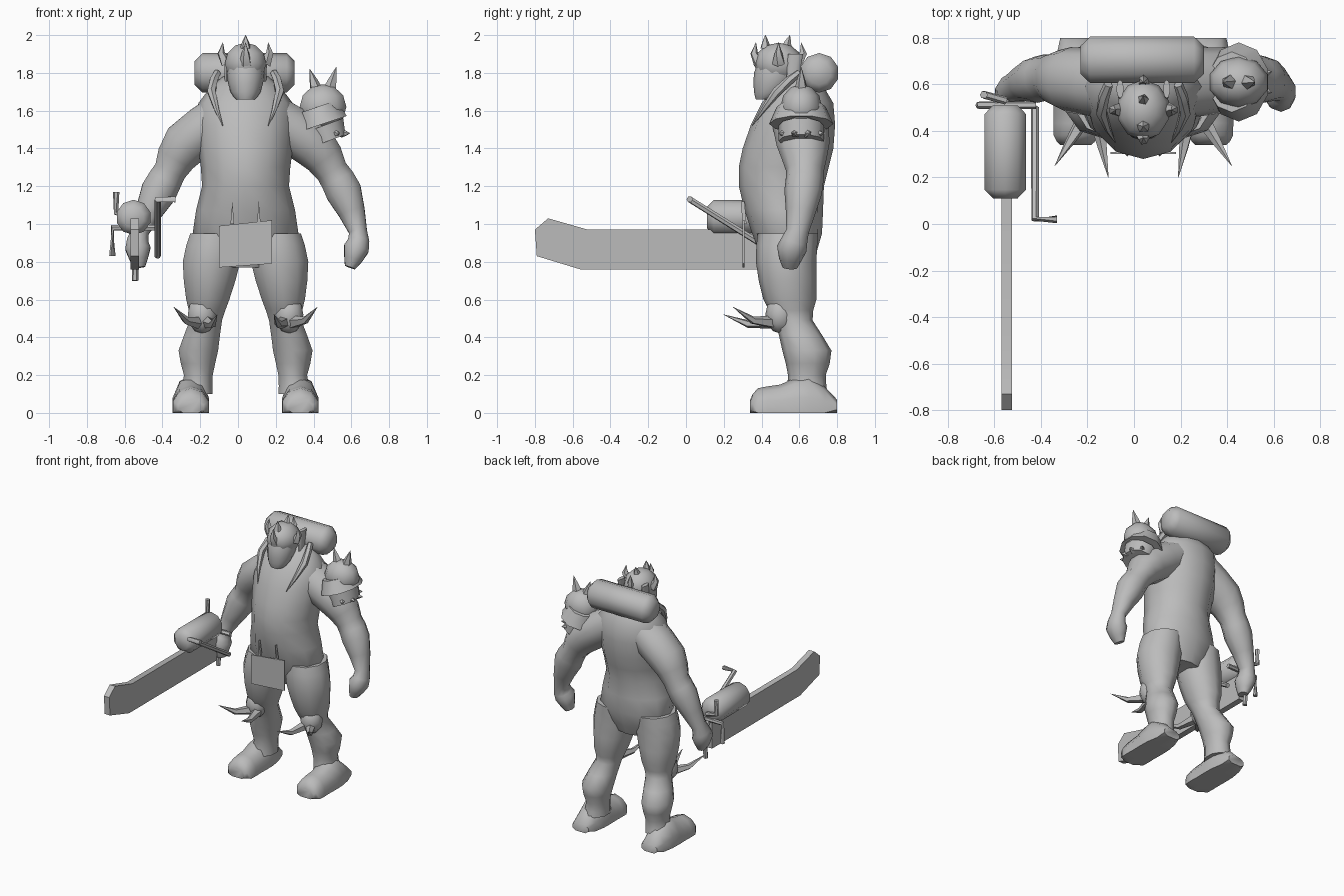
import bpy, bmesh, math
from mathutils import Vector, Matrix

if "Cube" in bpy.data.objects:
    bpy.data.objects.remove(bpy.data.objects["Cube"], do_unlink=True)

shade = (0.5, 0.5, 0.5, 1)
grey = bpy.data.materials.new("plain_grey")
grey.use_nodes = True
grey.diffuse_color = shade
grey.node_tree.nodes["Principled BSDF"].inputs["Base Color"].default_value = shade

X, Y, Z = Matrix.Identity(3)
SLANT = Vector((.3, .5, .8))
middle = .04 * X


def finish(name, bm, angle=50):
    bmesh.ops.recalc_face_normals(bm, faces=bm.faces)
    mesh = bpy.data.meshes.new(name)
    bm.to_mesh(mesh)
    bm.free()
    mesh.materials.append(grey)
    part = bpy.data.objects.new(name, mesh)
    bpy.context.collection.objects.link(part)
    bpy.ops.object.select_all(action='DESELECT')
    part.select_set(True)
    bpy.context.view_layer.objects.active = part
    bpy.ops.object.shade_smooth_by_angle(angle=math.radians(angle))


def loft(name, rings, sides=10, axis=None, ref=Y, origin=Vector(), mirror=1):
    """Skin of elliptical rings: (x, y, z, half width, half depth)."""
    bm = bmesh.new()
    centres = [Vector((mirror * x, y, z)) + origin for x, y, z, width, depth in rings]
    last = len(centres) - 1
    loops = []
    for i, (centre, ring) in enumerate(zip(centres, rings)):
        along = axis or (centres[min(i + 1, last)] - centres[max(i - 1, 0)]).normalized()
        out = (ref - along * ref.dot(along)).normalized()
        across = out.cross(along)
        width, depth = ring[-2:]
        loop = []
        for k in range(sides):
            turn = math.tau * k / sides - math.pi / 2
            point = centre + across * width * math.cos(turn) + out * depth * math.sin(turn)
            point.z = max(point.z, 0)
            loop.append(bm.verts.new(point))
        loops.append(loop)
    for low, high in zip(loops, loops[1:]):
        for k in range(sides):
            bm.faces.new((low[k - 1], low[k], high[k], high[k - 1]))
    bm.faces.new(loops[0])
    bm.faces.new(loops[-1])
    finish(name, bm)


def eased(rings):
    """Add a smoothly curved ring halfway between each pair."""
    padded = [rings[0], *rings, rings[-1]]
    result = []
    for before, start, end, after in zip(padded, padded[1:], padded[2:], padded[3:]):
        half = [(9 * (s + e) - b - a) / 16 for b, s, e, a in zip(before, start, end, after)]
        result += [start, half]
    return result + [rings[-1]]


def stack(name, levels):
    """Upright body from (z, half width, front, back)."""
    rings = [(0, (front + back) / 2, z, width, (back - front) / 2)
             for z, width, front, back in levels]
    loft(name, eased(rings), sides=12, axis=Z, origin=middle)


def ball(name, centre, size):
    bm = bmesh.new()
    bmesh.ops.create_uvsphere(bm, u_segments=10, v_segments=6, radius=1)
    bmesh.ops.scale(bm, vec=size, verts=bm.verts)
    bmesh.ops.translate(bm, vec=centre, verts=bm.verts)
    finish(name, bm)


def rod(name, points, radius=.017):
    loft(name, [(*p, radius, radius) for p in points], sides=6, ref=SLANT)


def spike(name, base, tip, radius=.03, bend=Vector()):
    elbow = (base + tip) / 2 + bend
    loft(name, [(*base, radius, radius), (*elbow, radius * .6, radius * .6),
                (*tip, .001, .001)], sides=5, ref=SLANT)


def capsule(name, start, end, radius):
    """Drum with chamfered ends."""
    start, end = Vector(start), Vector(end)
    chamfer = (end - start).normalized() * radius * .4
    loft(name, [(*start, radius * .6, radius * .6), (*(start + chamfer), radius, radius),
                (*(end - chamfer), radius, radius), (*end, radius * .6, radius * .6)], ref=Z)


def slab(name, outline, depth):
    bm = bmesh.new()
    face = bm.faces.new([bm.verts.new(p) for p in outline])
    grown = bmesh.ops.extrude_face_region(bm, geom=[face])["geom"]
    moved = [g for g in grown if isinstance(g, bmesh.types.BMVert)]
    bmesh.ops.translate(bm, vec=depth, verts=moved)
    finish(name, bm, angle=30)


# Torso and head
stack("torso", [(1.78, .12, .53, .68), (1.64, .25, .4, .78), (1.4, .25, .3, .78),
                (1.2, .23, .28, .73), (.95, .28, .35, .72), (.77, .15, .42, .66)])
stack("head", [(1.66, .05, .37, .46), (1.7, .08, .36, .53), (1.8, .1, .36, .59), (1.9, .08, .4, .58)])

# Helmet with a ring of spikes
crown = middle + Vector((0, .49, 1.85))
ball("helmet", crown, (.115, .13, .11))
for label, way in (("front", -Y), ("back", Y), ("right", -X), ("left", X)):
    spike(label + "_helmet_spike", crown + way * .1, crown + way * .12 + Z * .11,
          radius=.035, bend=way * .02)
spike("top_helmet_spike", crown + Y * .04 + Z * .08, crown + Y * .06 + Z * .15)
spike("brow_spike", crown - Y * .07 + Z * .08, crown - Y * .07 + Z * .15)

# Limbs and gear found on both sides
for sign, side in ((-1, "right"), (1, "left")):
    def at(x, y, z):
        return middle + Vector((sign * x, y, z))

    def limb(name, rings, **options):
        loft(side + name, eased(rings), origin=middle, mirror=sign, **options)

    # The left arm hangs further out at the elbow
    swing = .06 if side == "left" else 0
    arm = [(.12, .6, 1.57, .13, .15), (.32, .62, 1.42, .13, .14), (.4, .63, 1.28, .09, .1),
           (.46, .62, 1.17, .1, .1), (.56, .59, .96, .05, .06), (.57, .56, .87, .07, .08),
           (.56, .55, .77, .03, .04)]
    limb("_arm", [(x + swing * math.sin(4 * (z - .8)), y, z, width, depth)
                  for x, y, z, width, depth in arm])
    limb("_leg", [(.16, .54, .95, .14, .16), (.18, .53, .8, .16, .16), (.2, .55, .6, .12, .14),
                  (.21, .57, .49, .09, .1), (.25, .64, .33, .11, .13), (.25, .64, .2, .08, .1),
                  (.26, .64, .1, .09, .11)], axis=Z)
    limb("_boot", [(.29, y, .03, width, height) for y, width, height in (
        (.34, .07, .04), (.38, .1, .1), (.5, .1, .12), (.65, .1, .17), (.8, .07, .04))],
        axis=Y, ref=Z)

    # Knee guard with two curved spikes
    ball(side + "_knee_guard", at(.23, .5, .52), (.08, .08, .1))
    spike(side + "_knee_outer_spike", at(.25, .46, .48), at(.38, .25, .56), .035, bend=-Z * .03)
    spike(side + "_knee_inner_spike", at(.2, .46, .48), at(.15, .2, .52), .035, bend=-Z * .03)

    # Tusk hanging from the collar, and helmet cheek flap
    limb("_tusk", [(.15, .6, 1.8, .02, .02), (.18, .48, 1.7, .025, .025), (.12, .35, 1.52, .002, .002)],
         sides=6)
    limb("_cheek_flap", [(.1, .58, 1.9, .015, .04), (.1, .56, 1.73, .01, .03)], axis=Z)

# Left shoulder guard
shoulder = Vector((.45, .61, 1.62))
ball("shoulder_dome", shoulder, (.13, .11, .12))
loft("shoulder_rim", [(-.03, 0, 0, .11, .13), (0, 0, -.09, .14, .17)], origin=shoulder)
loft("shoulder_band", [(0, 0, -.1, .12, .12), (.03, 0, -.18, .1, .12)], origin=shoulder)
spike("shoulder_outer_spike", shoulder + X * .03 + Z * .07, shoulder + X * .07 + Z * .21, .04)
spike("shoulder_inner_spike", shoulder - X * .03 + Z * .07, shoulder - X * .07 + Z * .2, .04)
for i in range(4):
    turn = math.pi * (i - 1.5) / 5
    way = X * math.cos(turn) + Y * math.sin(turn)
    spike("band_stud", shoulder + way * .1 - Z * .14, shoulder + way * .15 - Z * .14, .025)

# Back barrel
capsule("back_barrel", (-.23, .705, 1.8), (.3, .705, 1.8), .105)

# Apron and its ties
slab("apron", [(-.1, .3, .99), (.18, .3, 1.02), (.18, .3, .79), (-.1, .3, .77)], Y * .009)
for x in (-.03, .11):
    slab("apron_tie", [(x - .01, .3, 1), (x + .01, .3, 1), (x, .29, 1.12)], Y * .02)

# Saw blade, motor and handles
slab("saw_blade", [(-.57, y, z) for y, z in (
    (-.8, .97), (-.73, 1.03), (-.52, .97), (.5, .97), (.5, .76), (-.56, .76), (-.79, .83))], X * .045)
capsule("saw_motor", (-.553, .11, 1.035), (-.553, .51, 1.035), .093)
rod("saw_front_handle", [(-.33, .02, 1.13), (-.425, .02, 1.13), (-.425, .5, .83)])
rod("saw_cross_bar", [(-.665, .51, .83), (-.665, .51, .98), (-.42, .51, .98)])
rod("saw_grip", [(-.545, .5, .98), (-.545, .56, .9), (-.545, .54, .7)])
rod("saw_lever", [(-.645, .555, 1.17), (-.645, .555, 1.06), (-.55, .53, 1.03)])
